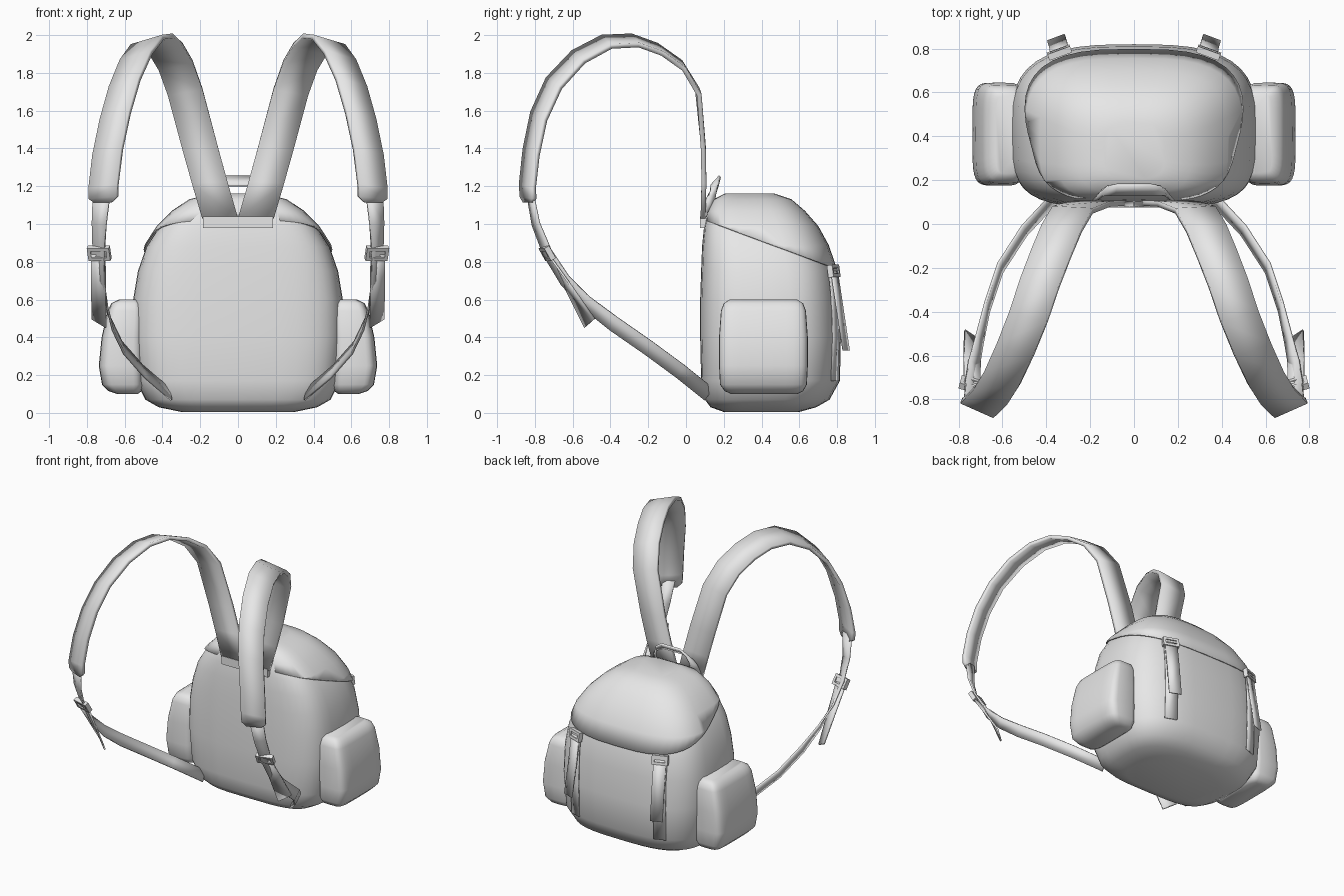
import bpy, bmesh, math
from mathutils import Vector, Matrix

if "Cube" in bpy.data.objects:
    bpy.data.objects.remove(bpy.data.objects["Cube"], do_unlink=True)

GREY = (0.8, 0.8, 0.8, 1)
fabric = bpy.data.materials.new("grey_fabric")
fabric.use_nodes = True
fabric.diffuse_color = GREY
fabric.node_tree.nodes["Principled BSDF"].inputs["Base Color"].default_value = GREY


def finish(name, bm, mirror=False, thick=0, angle=40):
    """Turn a bmesh into a smooth-shaded object, with optional thickness and mirroring."""
    bmesh.ops.recalc_face_normals(bm, faces=bm.faces)
    mesh = bpy.data.meshes.new(name)
    bm.to_mesh(mesh)
    bm.free()
    mesh.materials.append(fabric)
    mesh.shade_smooth()
    mesh.set_sharp_from_angle(angle=math.radians(angle))
    obj = bpy.data.objects.new(name, mesh)
    bpy.context.collection.objects.link(obj)
    if thick:
        mod = obj.modifiers.new("thickness", "SOLIDIFY")
        mod.thickness, mod.offset = thick, 0
    if mirror:
        mod = obj.modifiers.new("other_side", "MIRROR")
        mod.use_mirror_merge = False
    return obj


def loft(rings, n_front, n_back, segs=40):
    """Stack rounded-rectangle rings (z, x0, x1, y0, y1) into a closed skin."""
    bm = bmesh.new()
    loops = []
    for z, x0, x1, y0, y1 in rings:
        loop = []
        for i in range(segs):
            a = 2 * math.pi * i / segs
            c, s = math.cos(a), math.sin(a)
            e = 2 / (n_back if s > 0 else n_front)
            x = math.copysign(abs(c) ** e, c) * (x1 - x0) / 2 + (x0 + x1) / 2
            y = math.copysign(abs(s) ** e, s) * (y1 - y0) / 2 + (y0 + y1) / 2
            loop.append(bm.verts.new((x, y, z)))
        loops.append(loop)
    for lo, hi in zip(loops, loops[1:]):
        for i in range(segs):
            j = (i + 1) % segs
            bm.faces.new((lo[i], lo[j], hi[j], hi[i]))
    bm.faces.new(loops[0][::-1])
    bm.faces.new(loops[-1])
    return bm


def ribbon(name, points, width_at, thick, mirror=True):
    """Flat band along points; width_at(t) gives the full width vector."""
    bm = bmesh.new()
    rows = []
    for i, p in enumerate(points):
        w = Vector(width_at(i / (len(points) - 1))) / 2
        rows.append([bm.verts.new(Vector(p) - w), bm.verts.new(Vector(p) + w)])
    for a, b in zip(rows, rows[1:]):
        bm.faces.new((a[0], a[1], b[1], b[0]))
    return finish(name, bm, mirror, thick)


def buckle(name, centre, turn, tilt, w, h):
    """Rectangular frame with a centre bar, made of small boxes."""
    place = (Matrix.Translation(centre) @ Matrix.Rotation(turn, 4, "Z")
             @ Matrix.Rotation(tilt, 4, "X"))
    bar, depth = 0.018, 0.03
    bm = bmesh.new()
    parts = [((s * (w - bar) / 2, 0, 0), (bar, depth, h)) for s in (-1, 1)]
    parts += [((0, 0, s * (h - bar) / 2), (w, depth, bar)) for s in (-1, 1)]
    parts.append(((0, 0, 0), (w, depth / 2, h * 0.6)))
    for pos, size in parts:
        bmesh.ops.create_cube(bm, size=1, matrix=place @ Matrix.Translation(pos)
                              @ Matrix.Diagonal((*size, 1)))
    return finish(name, bm, mirror=True)


# Main bag: height, half width, front depth, back depth
PROFILE = [(0.005, .30, .20, .60), (0.03, .42, .13, .69), (0.07, .49, .10, .76),
           (0.17, .54, .08, .815), (0.4, .56, .075, .82), (0.6, .555, .075, .81),
           (0.75, .53, .08, .79), (0.88, .485, .085, .745), (0.98, .42, .095, .69),
           (1.06, .34, .11, .62), (1.12, .25, .14, .55), (1.15, .13, .20, .46)]
finish("bag_body", loft([(z, -w, w, a, b) for z, w, a, b in PROFILE], 4, 3))

# Top flap: slightly larger upper skin, cut along a sloping hem
G = 0.007
bm = loft([(z + G, -w - G, w + G, a + G, b + G) for z, w, a, b in PROFILE], 4, 3)
bmesh.ops.bisect_plane(bm, geom=bm.verts[:] + bm.edges[:] + bm.faces[:],
                       plane_co=(0, .79, .765), plane_no=(0, .37, 1), clear_inner=True)
finish("top_flap", bm, thick=0.008)

# Side pockets, leaning outwards towards the bottom
POCKET = [(0.10, .53, .64, .24, .59), (0.115, .51, .685, .205, .62),
          (0.15, .50, .72, .18, .64), (0.25, .50, .737, .175, .645),
          (0.4, .50, .722, .175, .645), (0.54, .50, .69, .185, .635),
          (0.58, .51, .67, .20, .62), (0.60, .53, .63, .23, .59)]
finish("side_pocket", loft(POCKET, 5, 5, 32), mirror=True)

# Patch where the shoulder straps are sewn on
bm = bmesh.new()
bmesh.ops.create_cube(bm, size=1, matrix=Matrix.Translation((0, .095, 1.01))
                      @ Matrix.Diagonal((.37, .04, .06, 1)))
finish("strap_patch", bm)

# Padded shoulder straps
PAD = [(.095, .09, 1.03), (.15, .095, 1.22), (.20, .092, 1.4), (.28, .065, 1.7),
       (.33, -.02, 1.84), (.38, -.14, 1.925), (.43, -.27, 1.972), (.48, -.42, 1.965),
       (.54, -.57, 1.885), (.60, -.70, 1.745), (.65, -.78, 1.57), (.69, -.82, 1.38),
       (.712, -.84, 1.2), (.713, -.836, 1.14), (.713, -.832, 1.115)]


def pad_width(t):
    a = math.radians(24) * min(1, max(0, t * 2 - 0.3))
    size = 0.10 if t == 1 else 0.19 - 0.03 * t
    return size * math.cos(a), size * math.sin(a), -0.05 * math.sin(math.pi * t)


ribbon("shoulder_strap", PAD, pad_width, 0.026)

# Thin webbing from the pads down to the base of the bag
WEB = [(.722, -.825, 1.16), (.735, -.795, 1.0), (.738, -.735, .85), (.73, -.64, .70),
       (.705, -.53, .585), (.67, -.38, .47), (.61, -.20, .345), (.50, -.03, .22),
       (.36, .12, .10)]
ribbon("lower_strap", WEB,
       lambda t: Vector((.09, .03, 0)).lerp((.015, .045, .065), min(1, t * 1.7)), 0.012)
ribbon("strap_tail", [(.74, -.73, .84), (.738, -.62, .66), (.735, -.51, .475)],
       lambda t: (.075, .05 * t, .045 * t), 0.012)
buckle("strap_buckle", (.735, -.735, .845), math.radians(15), math.radians(30), .12, .075)

# Flap closures on the back: sewn webbing, buckle and loose end
across = lambda t: (.08, -.03, 0)
ribbon("closure_webbing", [(.34, .77, .77), (.34, .787, .6), (.34, .792, .4), (.34, .785, .17)],
       across, 0.008)
ribbon("closure_tail", [(.34, .785, .75), (.345, .815, .55), (.355, .848, .33)], across, 0.01)
buckle("closure_buckle", (.34, .782, .75), math.radians(-20), math.radians(8), .11, .065)

# Carry handle
HANDLE = [(-.17, .115, 1.06), (-.155, .135, 1.15), (-.135, .15, 1.195), (-.08, .157, 1.228),
          (.08, .157, 1.228), (.135, .15, 1.195), (.155, .135, 1.15), (.17, .115, 1.06)]
ribbon("carry_handle", HANDLE,
       lambda t: (.05 * (1 - 2 * t), .045, .05 * math.sin(math.pi * t)), 0.014, mirror=False)
